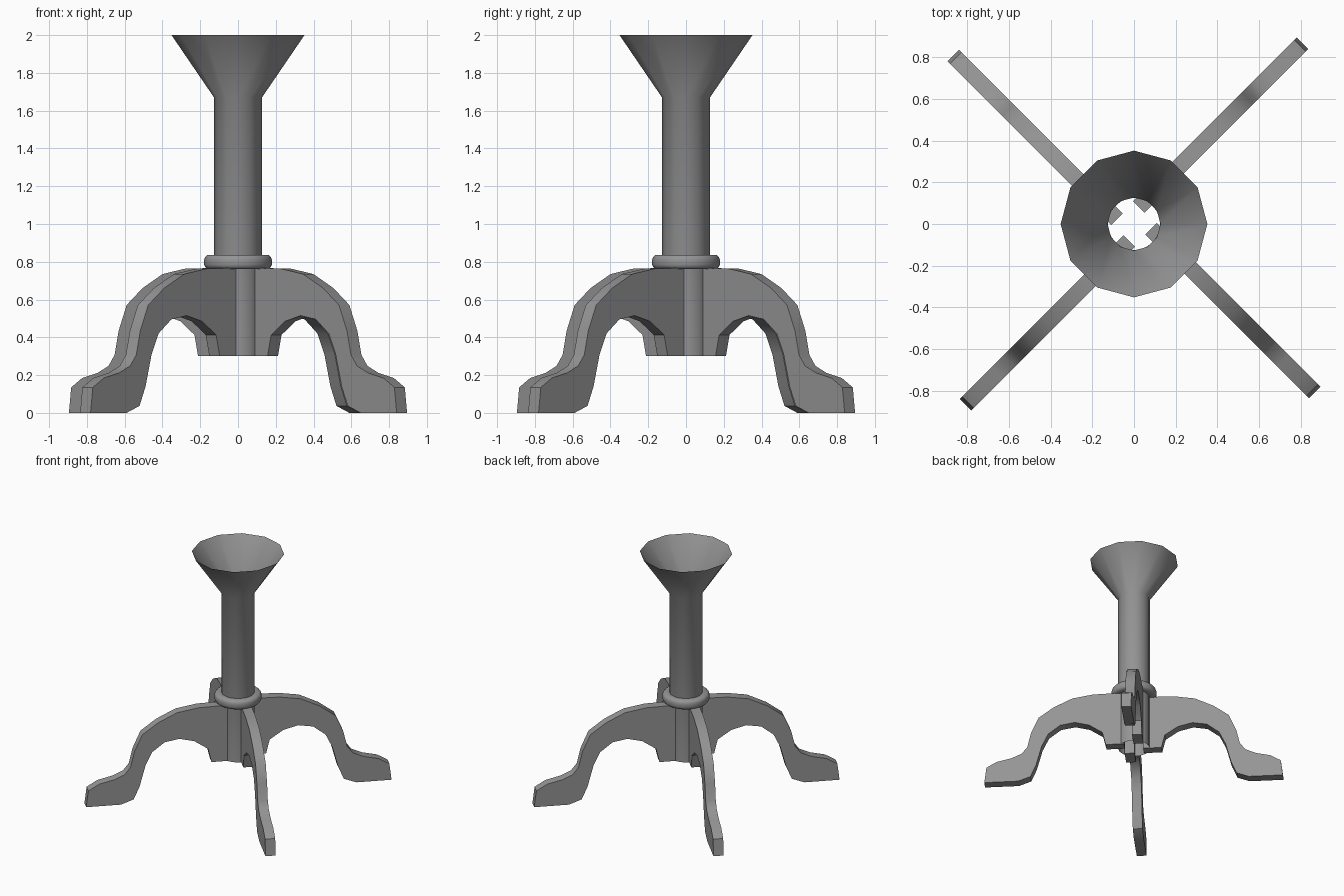
import bpy, bmesh, math
from mathutils import Matrix

cube = bpy.data.objects.get("Cube")
if cube:
    bpy.data.objects.remove(cube, do_unlink=True)

grey = bpy.data.materials.new("iron_grey")
grey.use_nodes = True
color = (0.3, 0.3, 0.3, 1)
grey.diffuse_color = color
grey.node_tree.nodes["Principled BSDF"].inputs["Base Color"].default_value = color


def finish(name, bm, angle):
    mesh = bpy.data.meshes.new(name)
    bm.to_mesh(mesh)
    bm.free()
    mesh.materials.append(grey)
    obj = bpy.data.objects.new(name, mesh)
    bpy.context.collection.objects.link(obj)
    bpy.ops.object.select_all(action='DESELECT')
    obj.select_set(True)
    bpy.context.view_layer.objects.active = obj
    bpy.ops.object.shade_smooth_by_angle(angle=math.radians(angle))
    return obj


def lathe(name, profile, sides, angle):
    """Turn a (radius, height) profile around the upright axis."""
    bm = bmesh.new()
    rings = []
    for r, z in profile:
        rings.append([bm.verts.new((r * math.cos(t), r * math.sin(t), z))
                      for t in (math.tau * i / sides for i in range(sides))])
    for low, high in zip(rings, rings[1:]):
        for i in range(sides):
            j = (i + 1) % sides
            bm.faces.new((low[i], low[j], high[j], high[i]))
    return finish(name, bm, angle)


# Open tube flaring into a funnel
lathe("column", [(0.127, 0.30), (0.127, 1.67), (0.352, 2.0)], 12, 40)

# Rounded collar above the legs
lathe("collar", [(0.125, 0.762), (0.163, 0.762), (0.174, 0.772), (0.179, 0.785),
                 (0.179, 0.812), (0.174, 0.826), (0.163, 0.836), (0.125, 0.836)], 24, 50)

# Curved leg outline as (distance from axis, height)
OUTLINE = [(0.073, 0.30), (0.218, 0.30), (0.245, 0.413), (0.35, 0.485), (0.465, 0.515),
           (0.58, 0.495), (0.676, 0.42), (0.728, 0.31), (0.773, 0.14), (0.818, 0.037),
           (0.915, 0.0), (1.185, 0.0), (1.168, 0.135), (1.085, 0.185), (0.97, 0.212),
           (0.888, 0.249), (0.843, 0.307), (0.813, 0.434), (0.753, 0.571),
           (0.633, 0.661), (0.484, 0.735), (0.319, 0.763), (0.073, 0.768)]
INNER, OUTER = 0.003, 0.081   # each leg sits to one side of its radial line


def leg(name, turn):
    bm = bmesh.new()
    face = bm.faces.new([bm.verts.new((r, INNER, z)) for r, z in OUTLINE])
    ext = bmesh.ops.extrude_face_region(bm, geom=[face], use_keep_orig=True)
    moved = [v for v in ext["geom"] if isinstance(v, bmesh.types.BMVert)]
    bmesh.ops.translate(bm, verts=moved, vec=(0, OUTER - INNER, 0))
    bmesh.ops.recalc_face_normals(bm, faces=bm.faces)
    bmesh.ops.transform(bm, matrix=Matrix.Rotation(math.radians(turn), 4, 'Z'), verts=bm.verts)
    return finish(name, bm, 30)


for name, turn in (("back_left_leg", 45), ("back_right_leg", 135),
                   ("front_right_leg", 225), ("front_left_leg", 315)):
    leg(name, turn)
